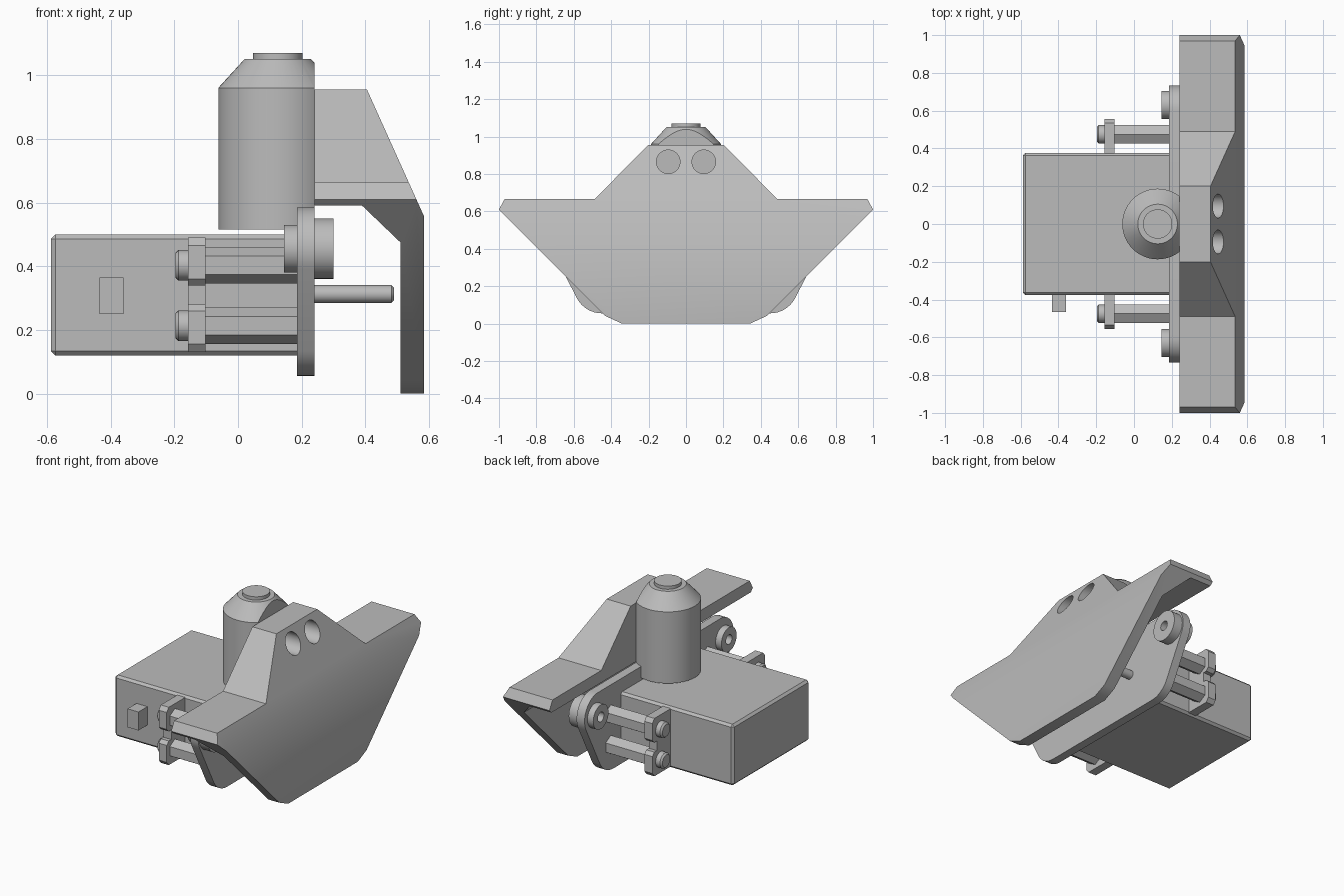
import bpy, bmesh, math
from mathutils import Matrix

cube = bpy.data.objects.get("Cube")
if cube:
    bpy.data.objects.remove(cube, do_unlink=True)

grey = bpy.data.materials.new("plain_grey")
grey.use_nodes = True
COLOR = (0.5, 0.5, 0.5, 1)
grey.diffuse_color = COLOR
grey.node_tree.nodes["Principled BSDF"].inputs["Base Color"].default_value = COLOR


def finish(name, bm):
    bmesh.ops.recalc_face_normals(bm, faces=bm.faces)
    mesh = bpy.data.meshes.new(name)
    bm.to_mesh(mesh)
    bm.free()
    mesh.materials.append(grey)
    obj = bpy.data.objects.new(name, mesh)
    bpy.context.collection.objects.link(obj)
    return obj


def activate(obj):
    bpy.ops.object.select_all(action='DESELECT')
    obj.select_set(True)
    bpy.context.view_layer.objects.active = obj


def smooth(obj):
    activate(obj)
    bpy.ops.object.shade_smooth_by_angle(angle=math.radians(30))
    return obj


def prism(name, points, axis, lo, hi):
    """Extrude an outline along x (points are y, z) or y (points are x, z)."""
    bm = bmesh.new()
    rings = []
    for t in (lo, hi):
        rings.append([bm.verts.new((t, a, b) if axis == 'x' else (a, t, b))
                      for a, b in points])
    bm.faces.new(rings[0])
    bm.faces.new(rings[1])
    n = len(points)
    for i in range(n):
        j = (i + 1) % n
        bm.faces.new((rings[0][i], rings[0][j], rings[1][j], rings[1][i]))
    return finish(name, bm)


def box(name, lo, hi):
    return prism(name, [(lo[0], lo[2]), (hi[0], lo[2]), (hi[0], hi[2]), (lo[0], hi[2])],
                 'y', lo[1], hi[1])


def rod(name, x0, x1, y, z, r, sides=40, turn=0.0):
    pts = arc(y, z, r, turn, turn + 360, sides)[:-1]
    return prism(name, pts, 'x', x0, x1)


def arc(cy, cz, r, a0, a1, steps):
    return [(cy + r * math.cos(math.radians(a0 + (a1 - a0) * i / steps)),
             cz + r * math.sin(math.radians(a0 + (a1 - a0) * i / steps)))
            for i in range(steps + 1)]


def boolean(obj, cutter, operation):
    mod = obj.modifiers.new("cut", 'BOOLEAN')
    mod.operation = operation
    mod.solver = 'EXACT'
    mod.object = cutter
    activate(obj)
    bpy.ops.object.modifier_apply(modifier=mod.name)
    bpy.data.objects.remove(cutter, do_unlink=True)


def bevel(obj, width, test):
    bm = bmesh.new()
    bm.from_mesh(obj.data)
    edges = [e for e in bm.edges if test(e)]
    bmesh.ops.bevel(bm, geom=edges, offset=width, segments=1, affect='EDGES')
    bm.to_mesh(obj.data)
    bm.free()


def mirrored(half):
    return half + [(-y, z) for y, z in reversed(half)]


# Bent shield: side section trimmed by the face outline
shield = prism("shield", [(0.585, 0), (0.585, 0.555), (0.405, 0.955), (0.24, 0.955),
                          (0.24, 0.59), (0.39, 0.59), (0.51, 0.475), (0.51, 0)],
               'y', -1.1, 1.1)
outline = mirrored([(0.34, -0.001), (0.43, 0.04), (1, 0.61), (0.97, 0.665),
                    (0.49, 0.665), (0.2, 0.956)])
boolean(shield, prism("trim", outline, 'x', 0, 1), 'INTERSECT')
for side in (-1, 1):
    boolean(shield, rod("hole_cutter", 0.3, 0.7, side * 0.095, 0.865, 0.063), 'DIFFERENCE')
smooth(shield)

# Motor: turned body with a flat towards the shield
bm = bmesh.new()
profile = [(0, 0.515), (0.187, 0.515), (0.187, 0.96), (0.105, 1.05),
           (0.0775, 1.05), (0.0775, 1.07), (0, 1.07)]
verts = [bm.verts.new((r, 0, z)) for r, z in profile]
edges = [bm.edges.new(pair) for pair in zip(verts, verts[1:])]
bmesh.ops.spin(bm, geom=verts + edges, cent=(0, 0, 0), axis=(0, 0, 1),
               angle=math.tau, steps=48)
bmesh.ops.remove_doubles(bm, verts=bm.verts, dist=0.0001)
bmesh.ops.transform(bm, matrix=Matrix.Translation((0.125, 0, 0)), verts=bm.verts)
motor = finish("motor", bm)
boolean(motor, box("flat_cutter", (0.24, -1, 0), (1, 1, 2)), 'DIFFERENCE')
smooth(motor)

# Gear housing with small chamfers away from the mounting plate
housing = box("housing", (-0.588, -0.377, 0.12), (0.19, 0.377, 0.5))
bevel(housing, 0.014, lambda e: min(v.co.x for v in e.verts) < 0)
box("housing_button", (-0.435, -0.465, 0.25), (-0.36, -0.37, 0.365))

# Mounting plate with rounded ears
half = arc(0.45, 0.205, 0.15, -90, -29, 8) + arc(0.603, 0.455, 0.13, -29, 90, 16)
plate = prism("mounting_plate", mirrored(half), 'x', 0.185, 0.24)

for side, word in ((-1, "right"), (1, "left")):
    # Ear bushings with a through hole
    y = side * 0.63
    parts = [plate,
             rod("bushing_back_" + word, 0.145, 0.185, y, 0.455, 0.075),
             rod("bushing_front_" + word, 0.24, 0.3, y, 0.455, 0.095)]
    for part in parts:
        boolean(part, rod("bore", 0, 1, y, 0.455, 0.03, 24), 'DIFFERENCE')
        smooth(part)

    # Drive shaft
    shaft = rod("shaft_" + word, 0.23, 0.49, side * 0.25, 0.3125, 0.028, 24)
    bevel(shaft, 0.008, lambda e: min(v.co.x for v in e.verts) > 0.4)
    smooth(shaft)

    # Hexagonal spacers with round screw heads
    y = side * 0.475
    for level, z in (("lower", 0.213), ("upper", 0.403)):
        rod(f"spacer_{level}_{word}", -0.105, 0.19, y, z, 0.0575, 6, 30)
        head = rod(f"screw_{level}_{word}", -0.197, -0.15, y, z, 0.048, 28)
        bevel(head, 0.01, lambda e: max(v.co.x for v in e.verts) < -0.19)
        smooth(head)

    # Notched end bracket
    upper = [(0.37, 0.49), (0.535, 0.49), (0.555, 0.465), (0.555, 0.36),
             (0.535, 0.34), (0.51, 0.34)]
    lower = [(a, 0.62 - b) for a, b in reversed(upper)]
    prism("bracket_" + word, [(side * a, b) for a, b in upper + lower],
          'x', -0.157, -0.102)
